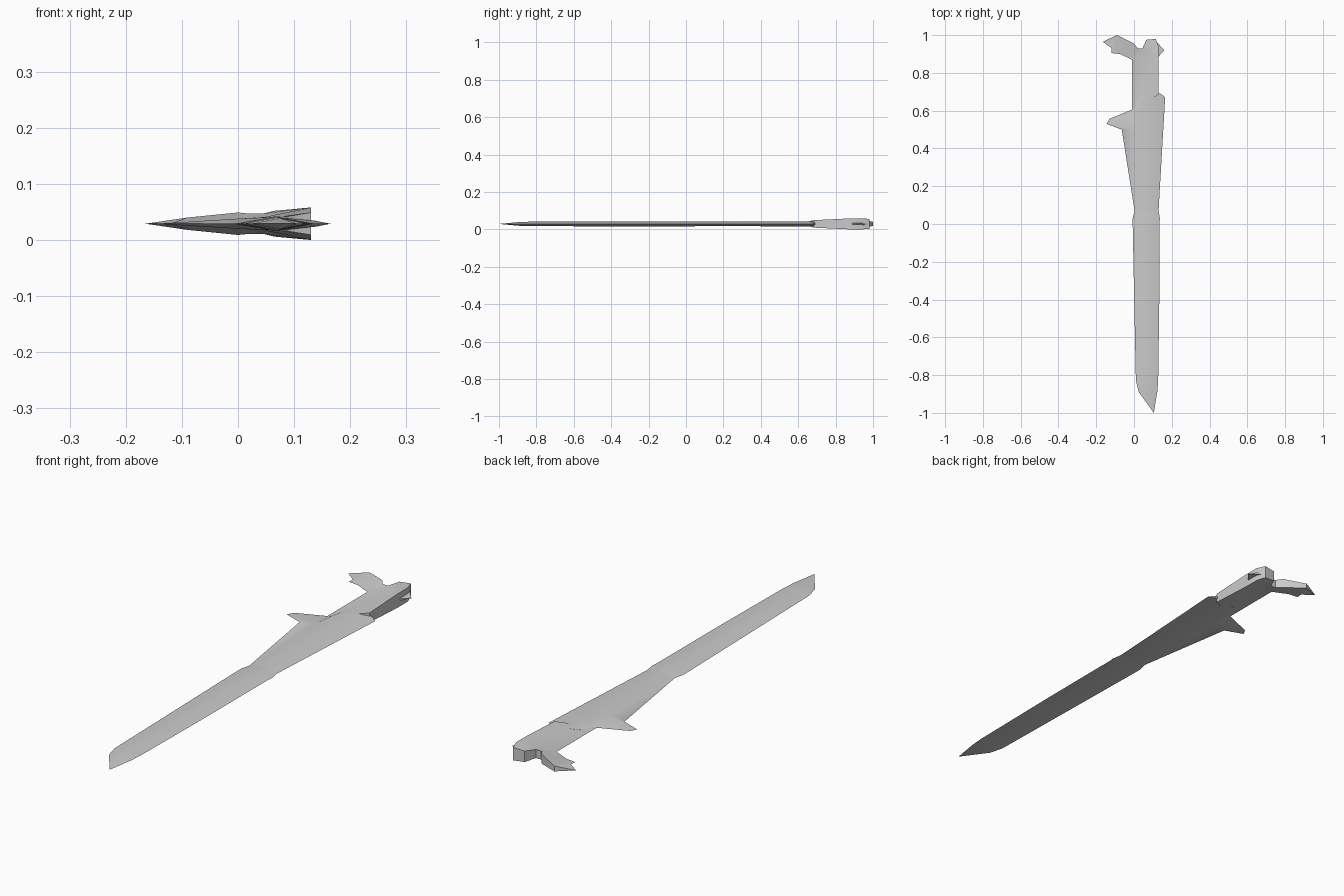
import bpy, bmesh, math

cube = bpy.data.objects.get("Cube")
if cube:
    bpy.data.objects.remove(cube, do_unlink=True)

MID = 0.029  # height of the flat mirror plane

steel = bpy.data.materials.new("grey_steel")
steel.use_nodes = True
GREY = (0.6, 0.6, 0.6, 1)
steel.diffuse_color = GREY
steel.node_tree.nodes["Principled BSDF"].inputs["Base Color"].default_value = GREY


def plate(name, points, faces):
    """Plate mirrored about the mid plane; each point is x, y, half thickness."""
    bm = bmesh.new()
    top = [bm.verts.new((x, y, MID + h)) for x, y, h in points]
    low = [bm.verts.new((x, y, MID - h)) for x, y, h in points]
    edges = {}
    for f in faces:
        bm.faces.new([top[i] for i in f])
        bm.faces.new([low[i] for i in reversed(f)])
        for a, b in zip(f, f[1:] + f[:1]):
            edges.setdefault(frozenset((a, b)), []).append((a, b))
    # walls along the open rim, skipped where the edge is sharp
    for used in edges.values():
        a, b = used[0]
        if len(used) == 1 and points[a][2] + points[b][2] > 0:
            bm.faces.new((top[a], low[a], low[b], top[b]))
    bmesh.ops.remove_doubles(bm, verts=bm.verts[:], dist=1e-5)
    bmesh.ops.recalc_face_normals(bm, faces=bm.faces[:])
    mesh = bpy.data.meshes.new(name)
    bm.to_mesh(mesh)
    bm.free()
    mesh.materials.append(steel)
    ob = bpy.data.objects.new(name, mesh)
    bpy.context.collection.objects.link(ob)
    bpy.ops.object.select_all(action='DESELECT')
    ob.select_set(True)
    bpy.context.view_layer.objects.active = ob
    bpy.ops.object.shade_smooth_by_angle(angle=math.radians(30))
    return ob


# Blade: stations of y, left edge, ridge, right edge, half thickness
stations = [
    (-0.89, 0.025, 0.075, 0.123, 0.010),
    (-0.83, 0.010, 0.070, 0.128, 0.012),
    (-0.40, 0.001, 0.068, 0.134, 0.013),
    (0.00, -0.007, 0.066, 0.135, 0.013),
    (0.03, -0.007, 0.066, 0.137, 0.013),
    (0.07, 0.003, 0.066, 0.130, 0.012),
]
pts = [(0.105, -1.0, 0.0)]
for y, left, ridge, right, h in stations:
    pts += [(left, y, 0), (ridge, y, h), (right, y, 0)]
fcs = [[0, 2, 1], [0, 3, 2]]
for r in range(len(stations) - 1):
    a = 1 + 3 * r
    fcs += [[a, a + 1, a + 4, a + 3], [a + 1, a + 2, a + 5, a + 4]]
plate("blade", pts, fcs)

# Flaring guard with a hooked fin on one side
plate("guard", [
    (0.003, 0.07, 0), (0.066, 0.07, 0.012), (0.13, 0.07, 0),
    (-0.065, 0.50, 0), (-0.145, 0.53, 0), (-0.13, 0.557, 0),
    (0.0, 0.61, 0), (0.0, 0.50, 0.009),
    (0.025, 0.675, 0.008), (0.05, 0.69, 0.012), (0.078, 0.69, 0.013),
    (0.14, 0.69, 0.005), (0.165, 0.672, 0),
], [
    [0, 7, 3], [3, 7, 4], [4, 7, 5], [5, 7, 6],
    [0, 1, 7], [7, 1, 10], [7, 8, 6], [7, 9, 8], [7, 10, 9],
    [1, 11, 10], [1, 12, 11], [1, 2, 12],
])

# Wedge grip, thick along one side, ending in a notch and a swept wing
plate("grip_and_pommel", [
    (-0.01, 0.60, 0), (0.06, 0.66, 0.008), (0.13, 0.685, 0.02),
    (0.13, 0.87, 0.029), (0.13, 0.94, 0.029), (0.115, 0.98, 0.027),
    (0.065, 0.975, 0.023), (0.045, 0.93, 0.018), (0.02, 0.93, 0.018),
    (0.0, 0.955, 0.02), (-0.09, 1.0, 0.011), (-0.165, 0.965, 0),
    (-0.118, 0.93, 0), (-0.12, 0.905, 0), (-0.075, 0.90, 0), (-0.01, 0.87, 0),
], [
    [0, 2, 1], [0, 3, 2], [0, 15, 3], [15, 7, 3], [15, 8, 7],
    [3, 7, 6], [3, 6, 4], [4, 6, 5], [15, 9, 8], [14, 9, 15],
    [14, 10, 9], [13, 10, 14], [12, 10, 13], [11, 10, 12],
])

# Small spur on the thick side of the grip
plate("grip_spur", [
    (0.12, 0.965, 0.006), (0.16, 0.92, 0), (0.12, 0.875, 0.006),
], [[0, 2, 1]])
